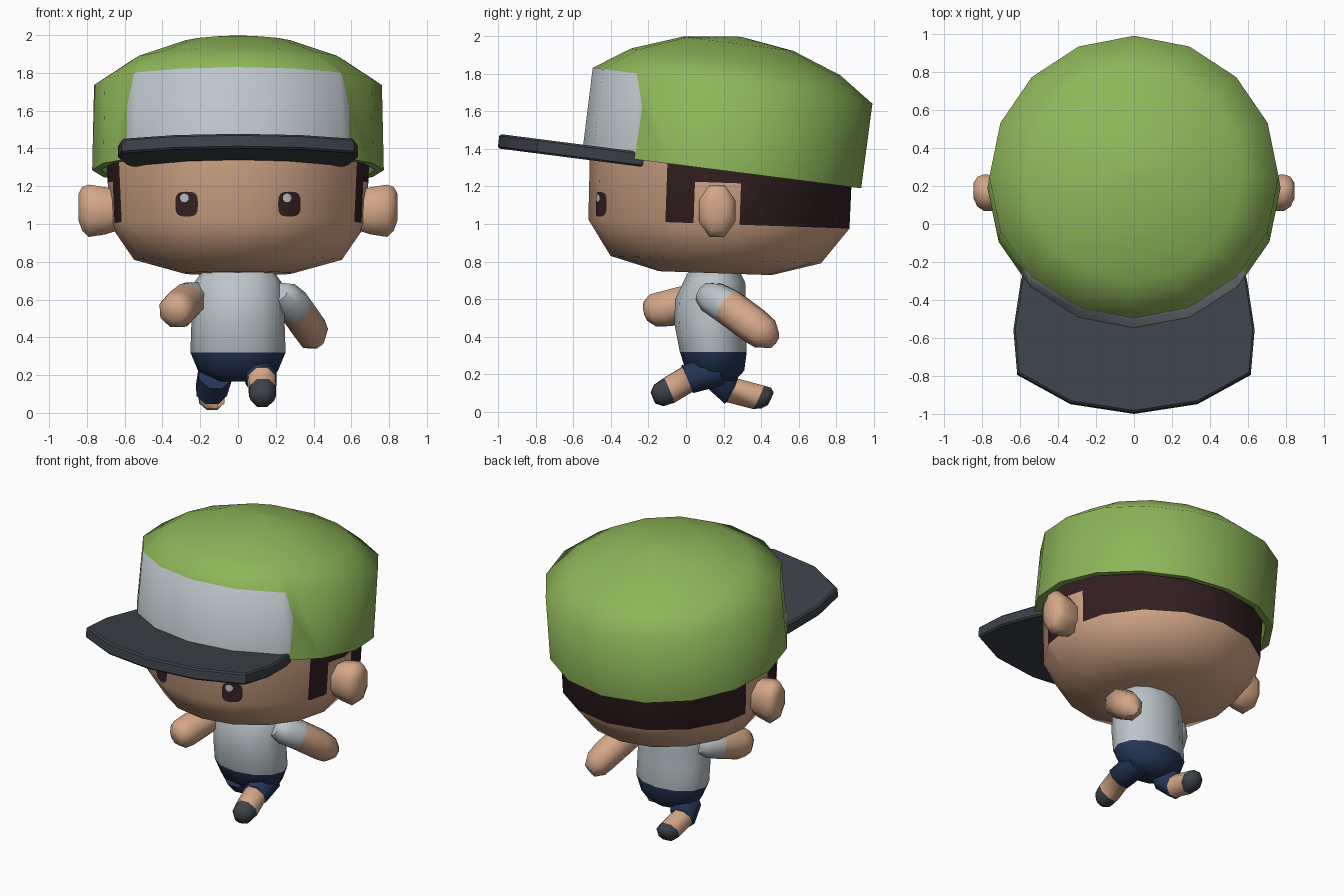
import bpy, bmesh, math
from mathutils import Vector, Matrix
from mathutils.bvhtree import BVHTree

if "Cube" in bpy.data.objects:
    bpy.data.objects.remove(bpy.data.objects["Cube"])


def material(name, rgb):
    m = bpy.data.materials.new(name)
    m.diffuse_color = (*rgb, 1)
    m.use_nodes = True
    m.node_tree.nodes["Principled BSDF"].inputs["Base Color"].default_value = m.diffuse_color
    return m


GREEN = material("green", (0.27, 0.47, 0.10))
WHITE = material("pale grey", (0.50, 0.56, 0.59))
SKIN = material("skin", (0.66, 0.385, 0.245))
NAVY = material("navy", (0.018, 0.036, 0.092))
DARK = material("charcoal", (0.047, 0.055, 0.068))
HAIR = material("dark brown", (0.034, 0.014, 0.016))


def finish(bm, name, mats, angle=60, recalc=True):
    if recalc:
        bmesh.ops.recalc_face_normals(bm, faces=bm.faces[:])
    me = bpy.data.meshes.new(name)
    bm.to_mesh(me)
    ob = bpy.data.objects.new(name, me)
    bpy.context.collection.objects.link(ob)
    for m in mats:
        me.materials.append(m)
    bpy.ops.object.select_all(action='DESELECT')
    ob.select_set(True)
    bpy.context.view_layer.objects.active = ob
    bpy.ops.object.shade_smooth_by_angle(angle=math.radians(angle))
    return ob


def loft(rings, n, axis=None, phase=0.0):
    """Rings of (centre, radius a, radius b, material index of the next band)."""
    bm = bmesh.new()
    rot = Vector(axis).to_track_quat('Z', 'Y').to_matrix() if axis else Matrix.Identity(3)
    loops = []
    for c, a, b, _ in rings:
        loops.append([bm.verts.new(Vector(c) + rot @ Vector((
            a * math.cos(2 * math.pi * (k + phase) / n),
            b * math.sin(2 * math.pi * (k + phase) / n), 0))) for k in range(n)])
    for i in range(len(loops) - 1):
        for k in range(n):
            f = bm.faces.new((loops[i][k], loops[i][(k + 1) % n],
                              loops[i + 1][(k + 1) % n], loops[i + 1][k]))
            f.material_index = rings[i][3]
    bm.faces.new(loops[0][::-1]).material_index = rings[0][3]
    bm.faces.new(loops[-1]).material_index = rings[-1][3]
    bmesh.ops.recalc_face_normals(bm, faces=bm.faces[:])
    return bm


def cut(bm, co, no, test):
    faces = [f for f in bm.faces if test(f)]
    edges = list({e for f in faces for e in f.edges})
    verts = list({v for f in faces for v in f.verts})
    bmesh.ops.bisect_plane(bm, geom=verts + edges + faces, plane_co=co, plane_no=no)


def placed(bm, origin, degrees):
    bm.transform(Matrix.Translation(origin) @ Matrix.Rotation(math.radians(degrees), 4, 'X'))


# head with painted hair band, cut out around the ears
bm = loft([((0, -0.01, -0.262), 0.29, 0.30, 0), ((0, -0.01, -0.19), 0.55, 0.56, 0),
           ((0, 0, 0), 0.68, 0.695, 0), ((0, 0, 0.45), 0.70, 0.70, 0)], 16)
wall = lambda f: abs(f.normal.z) < 0.2 and f.calc_center_median().z > 0
for y in (-0.285, -0.135, 0.11):
    cut(bm, (0, y, 0), (0, 1, 0), wall)
cut(bm, (0, 0, 0.22), (0, 0, 1), lambda f: wall(f) and -0.14 < f.calc_center_median().y < 0.115)
for f in bm.faces:
    c = f.calc_center_median()
    if wall(f) and c.y > -0.285 and not (-0.135 < c.y < 0.11 and c.z < 0.22):
        f.material_index = 1
placed(bm, (0, 0.175, 1.0), -2)
head_tree = BVHTree.FromBMesh(bm)
finish(bm, "head", [SKIN, HAIR])


# eyes and glints: thin plates laid on the face
def face_plate(name, x, z, rx, rz, power, lift, mat):
    bm = bmesh.new()
    vs = []
    for k in range(16):
        a = 2 * math.pi * k / 16
        c, s = math.cos(a), math.sin(a)
        vs.append(bm.verts.new((x + rx * math.copysign(abs(c) ** power, c), 0,
                                z + rz * math.copysign(abs(s) ** power, s))))
    bm.faces.new(vs)
    side = math.copysign(0.267, x)
    cut(bm, (side, 0, 0), (1, 0, 0), lambda f: True)
    for v in bm.verts:
        hit = head_tree.ray_cast(Vector((v.co.x, -2, v.co.z)), Vector((0, 1, 0)))[0]
        v.co.y = hit.y - lift
    for f in bm.faces:
        f.normal_update()
        if f.normal.y > 0:
            f.normal_flip()
    finish(bm, name, [mat], recalc=False)


for s, side in ((-1, "right"), (1, "left")):
    face_plate(side + "_eye", 0.272 * s, 1.105, 0.06, 0.066, 0.6, 0.005, HAIR)
    face_plate(side + "_eye_glint", 0.272 * s - 0.012, 1.138, 0.023, 0.023, 1, 0.009, WHITE)
    # ears
    bm = loft([((0.60 * s, 0.155, 1.07), 0.075, 0.10, 0), ((0.70 * s, 0.16, 1.07), 0.10, 0.135, 0),
               ((0.79 * s, 0.165, 1.07), 0.105, 0.15, 0), ((0.825 * s, 0.17, 1.08), 0.085, 0.125, 0),
               ((0.845 * s, 0.175, 1.09), 0.045, 0.075, 0)], 8, (s, 0, 0), 0.5)
    finish(bm, side + "_ear", [SKIN])

# cap: tilted crown with a pale front panel
CAP, TILT = (0, 0.19, 1.285), -7.3
bm = loft([((0, 0, 0.12), 0.70, 0.68, 0), ((0, 0, 0), 0.725, 0.705, 0), ((0, 0, 0), 0.772, 0.748, 0),
           ((0, 0, 0.454), 0.762, 0.75, 0), ((0, 0, 0.582), 0.57, 0.562, 0),
           ((0, 0, 0.679), 0.30, 0.297, 0), ((0, 0, 0.717), 0.02, 0.02, 0)], 16)
front = lambda f: (abs(f.normal.z) < 0.1 and f.calc_center_median().y < -0.2
                   and f.calc_center_median().length > 0.7)
for s in (-1, 1):
    cut(bm, (0.588 * s, 0, 0), (s, 0, 0), front)
    cut(bm, (0.588 * s, 0, 0.28), (s, 0, 0.22), front)
for f in bm.faces:
    c = f.calc_center_median()
    if front(f) and abs(c.x) < 0.588 and abs(c.x) - 0.588 + 0.22 * (c.z - 0.28) < 0:
        f.material_index = 1
placed(bm, CAP, TILT)
finish(bm, "cap_crown", [GREEN, WHITE])

# cap brim
half = [(0.57, -0.42), (0.595, -0.49), (0.635, -0.755), (0.615, -0.99), (0.335, -1.145)]
outline = half + [(0, -1.197)] + [(-x, y) for x, y in reversed(half)]
bm = bmesh.new()
base = bm.faces.new([bm.verts.new((x, y, -0.035)) for x, y in outline])
ext = bmesh.ops.extrude_face_region(bm, geom=[base], use_keep_orig=True)
for v in ext["geom"]:
    if isinstance(v, bmesh.types.BMVert):
        v.co.z = 0.042
bmesh.ops.recalc_face_normals(bm, faces=bm.faces[:])
rim = [e for e in bm.edges if abs(e.verts[0].co.z - e.verts[1].co.z) < 0.01]
bmesh.ops.bevel(bm, geom=rim, offset=0.01, segments=1, affect='EDGES')
placed(bm, CAP, TILT)
finish(bm, "cap_brim", [DARK], 30)

# torso: shorts below, shirt above
bm = loft([((0, 0.17, 0.165), 0.10, 0.09, 0), ((0, 0.155, 0.22), 0.21, 0.155, 0),
           ((0, 0.145, 0.32), 0.252, 0.178, 1), ((0, 0.13, 0.47), 0.247, 0.192, 1),
           ((0, 0.13, 0.60), 0.243, 0.188, 1), ((0, 0.15, 0.69), 0.232, 0.165, 1),
           ((0, 0.15, 0.76), 0.18, 0.13, 1)], 12)
finish(bm, "torso", [NAVY, WHITE])


def limb(name, points, mats):
    a, b = Vector(points[0][0]), Vector(points[-1][0])
    finish(loft([(p, r, r, m) for p, r, m in points], 8, b - a, 0.5), name, mats)


# arms: sleeve then bare forearm, swinging opposite to the legs
limb("left_arm", [((0.21, 0.09, 0.64), 0.06, 0), ((0.25, 0.14, 0.61), 0.09, 0),
                  ((0.30, 0.225, 0.56), 0.098, 1), ((0.37, 0.36, 0.46), 0.098, 1),
                  ((0.395, 0.42, 0.415), 0.09, 1), ((0.415, 0.465, 0.38), 0.05, 1)], [WHITE, SKIN])
limb("right_arm", [((-0.21, 0.17, 0.62), 0.06, 0), ((-0.235, 0.12, 0.61), 0.09, 0),
                   ((-0.27, 0.04, 0.59), 0.098, 1), ((-0.315, -0.1, 0.55), 0.102, 1),
                   ((-0.33, -0.165, 0.54), 0.095, 1), ((-0.335, -0.21, 0.535), 0.055, 1)], [WHITE, SKIN])

# legs: shorts, shin, shoe
limb("left_leg", [((0.11, 0.17, 0.22), 0.09, 0), ((0.125, 0.01, 0.175), 0.086, 0),
                  ((0.125, 0.005, 0.172), 0.077, 1), ((0.13, -0.09, 0.115), 0.077, 2),
                  ((0.13, -0.145, 0.088), 0.067, 2), ((0.13, -0.175, 0.075), 0.035, 2)], [NAVY, SKIN, DARK])
limb("right_leg", [((-0.12, 0.15, 0.21), 0.095, 0), ((-0.14, 0.24, 0.12), 0.088, 0),
                   ((-0.14, 0.245, 0.115), 0.074, 1), ((-0.14, 0.385, 0.078), 0.074, 2),
                   ((-0.14, 0.425, 0.074), 0.066, 2), ((-0.14, 0.45, 0.07), 0.04, 2)], [NAVY, SKIN, DARK])
